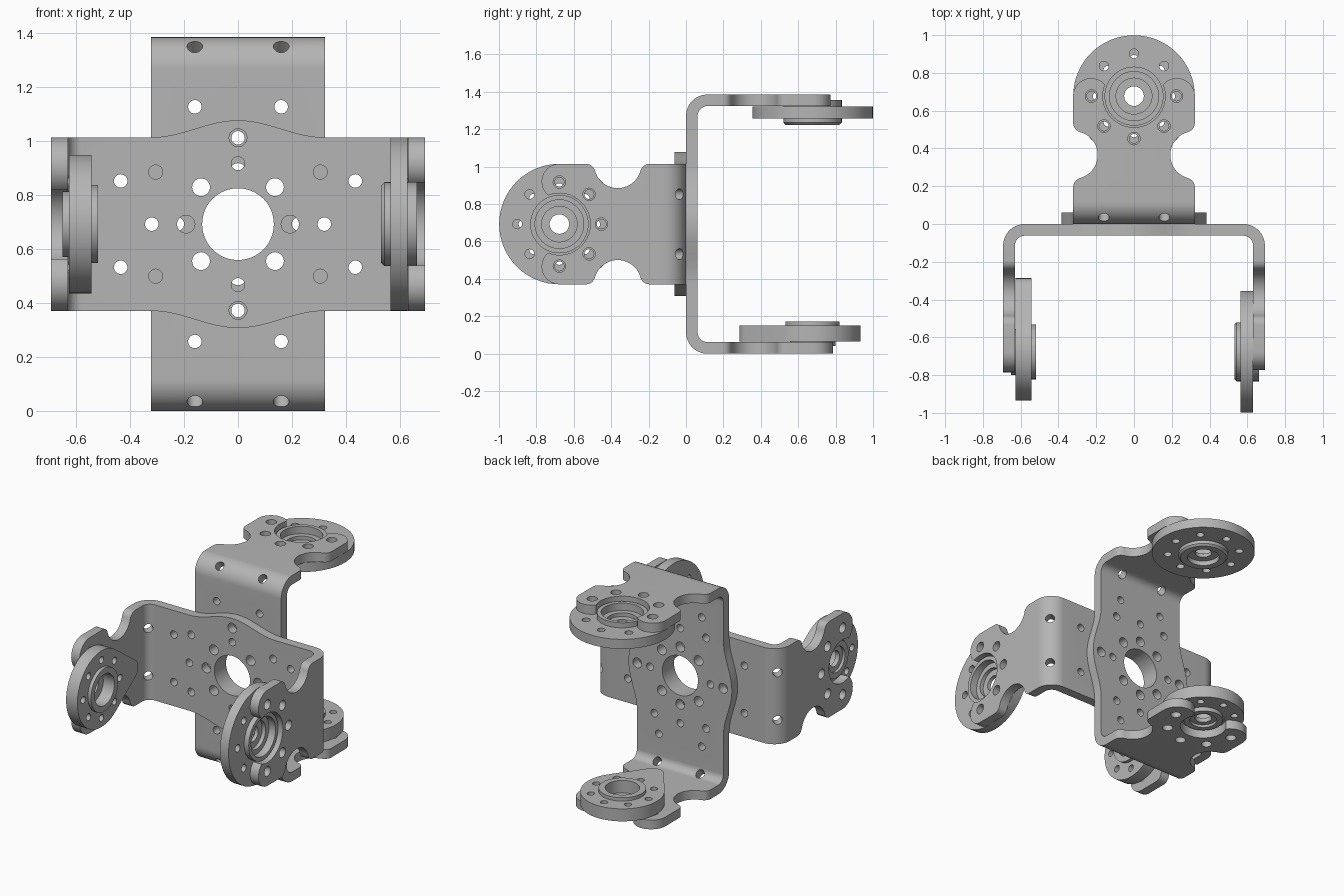
import bpy, bmesh, math
from mathutils import Matrix, Vector

if "Cube" in bpy.data.objects:
    bpy.data.objects.remove(bpy.data.objects["Cube"])

metal = bpy.data.materials.new("grey metal")
metal.use_nodes = True
GREY = (0.46, 0.46, 0.46, 1)
metal.diffuse_color = GREY
metal.node_tree.nodes["Principled BSDF"].inputs["Base Color"].default_value = GREY

L, W, T, BEND = 0.693, 0.322, 0.062, 0.115   # half length, half width, sheet, bend radius
HUB = 0.677                                  # distance of the pivot from the web


def arc(cx, cy, r, a0, a1, n=16):
    """Points on an arc, angles in degrees."""
    angles = [math.radians(a0 + (a1 - a0) * i / n) for i in range(n + 1)]
    return [(cx + r * math.cos(a), cy + r * math.sin(a)) for a in angles]


def circle(cx, cy, r, n=28):
    return arc(cx, cy, r, 0, 360, n)[:-1]


def hole_ring(cx, radius, r, angles):
    return [circle(cx + radius * math.cos(math.radians(a)),
                   radius * math.sin(math.radians(a)), r, 20) for a in angles]


def plate(loops, z0, z1, matrix):
    """Flat outline with holes, thickened from z0 to z1."""
    cu = bpy.data.curves.new("outline", 'CURVE')
    cu.dimensions, cu.fill_mode, cu.extrude = '2D', 'BOTH', (z1 - z0) / 2
    for pts in loops:
        sp = cu.splines.new('POLY')
        sp.points.add(len(pts) - 1)
        for p, (x, y) in zip(sp.points, pts):
            p.co = (x, y, 0, 1)
        sp.use_cyclic_u = True
    ob = bpy.data.objects.new("outline", cu)
    me = bpy.data.meshes.new_from_object(ob)
    bpy.data.objects.remove(ob)
    me.transform(matrix @ Matrix.Translation((0, 0, (z0 + z1) / 2)))
    return me


def lathe(profile, cx, matrix, n=48):
    """Closed profile of (radius, height) turned around the pivot."""
    bm = bmesh.new()
    rings = [[bm.verts.new((cx + r * math.cos(math.tau * i / n),
                            r * math.sin(math.tau * i / n), z)) for r, z in profile]
             for i in range(n)]
    for i in range(n):
        a, b = rings[i], rings[(i + 1) % n]
        for j in range(len(profile)):
            k = (j + 1) % len(profile)
            bm.faces.new((a[j], b[j], b[k], a[k]))
    me = bpy.data.meshes.new("hub")
    bm.to_mesh(me)
    bm.free()
    me.transform(matrix)
    return me


def build(name, meshes, weld=False):
    """Combine meshes into one object; weld removes hidden seams."""
    bm = bmesh.new()
    for me in meshes:
        bm.from_mesh(me)
        bpy.data.meshes.remove(me)
    if weld:
        bmesh.ops.remove_doubles(bm, verts=bm.verts, dist=0.0002)
        inner = [f for f in bm.faces if all(len(e.link_faces) > 2 for e in f.edges)]
        bmesh.ops.delete(bm, geom=inner, context='FACES_ONLY')
    else:
        bmesh.ops.remove_doubles(bm, verts=bm.verts, dist=0.00001)
    bmesh.ops.recalc_face_normals(bm, faces=bm.faces)
    me = bpy.data.meshes.new(name)
    bm.to_mesh(me)
    bm.free()
    me.materials.clear()
    me.materials.append(metal)
    me.polygons.foreach_set("material_index", [0] * len(me.polygons))
    ob = bpy.data.objects.new(name, me)
    bpy.context.collection.objects.link(ob)
    bpy.ops.object.select_all(action='DESELECT')
    ob.select_set(True)
    bpy.context.view_layer.objects.active = ob
    bpy.ops.object.shade_smooth_by_angle(angle=math.radians(32))
    return ob


def web():
    """Middle of the bracket with bulged edges and its hole pattern."""
    e = L - BEND
    bulge = [0.32 * (i / 12 - 1) for i in range(25)]
    top = [(s, W + 0.0315 * (1 + math.cos(math.pi * s / 0.32))) for s in bulge]
    top = [(-e, W)] + top + [(e, W)]
    loops = [top + [(x, -y) for x, y in reversed(top)], circle(0, 0, 0.133, 48)]
    for m in (1, -1):
        loops += [circle(m * 0.32, 0, 0.025), circle(m * 0.193, 0, 0.033),
                  circle(0, m * 0.32, 0.033), circle(0, m * 0.225, 0.025)]
        for k in (1, -1):
            loops += [circle(m * 0.435, k * 0.16, 0.025), circle(m * 0.305, k * 0.193, 0.026),
                      circle(m * 0.137, k * 0.137, 0.033)]
    return plate(loops, 0, T, Matrix())


def bend(e):
    """Rounded corner with two holes drilled on the diagonal."""
    cx = L - BEND
    outline = arc(cx, BEND, BEND, -90, 0) + arc(cx, BEND, BEND - T, 0, -90)
    ob = bpy.data.objects.new("bend", plate([outline], -W, W, Matrix()))
    bm = bmesh.new()
    bm.from_mesh(ob.data)
    bmesh.ops.remove_doubles(bm, verts=bm.verts, dist=0.00001)
    bmesh.ops.recalc_face_normals(bm, faces=bm.faces)
    bm.to_mesh(ob.data)
    bm.free()
    bpy.context.collection.objects.link(ob)
    bm = bmesh.new()
    direction = Vector((1, -1, 0)).normalized()
    turn = direction.to_track_quat('Z', 'Y').to_matrix().to_4x4()
    for z in (-0.16, 0.16):
        place = Matrix.Translation(Vector((cx, BEND, z)) + direction * 0.09) @ turn
        bmesh.ops.create_cone(bm, cap_ends=True, segments=24, radius1=0.029,
                              radius2=0.029, depth=0.16, matrix=place)
    me = bpy.data.meshes.new("drill")
    bm.to_mesh(me)
    bm.free()
    drill = bpy.data.objects.new("drill", me)
    drill.hide_render = True
    bpy.context.collection.objects.link(drill)
    mod = ob.modifiers.new("holes", 'BOOLEAN')
    mod.operation, mod.solver, mod.object = 'DIFFERENCE', 'EXACT', drill
    dg = bpy.context.evaluated_depsgraph_get()
    out = bpy.data.meshes.new_from_object(ob.evaluated_get(dg))
    bpy.data.objects.remove(ob)
    bpy.data.objects.remove(drill)
    out.transform(Matrix(((e, 0, 0, 0), (0, 0, -e, 0), (0, 1, 0, 0), (0, 0, 0, 1))))
    return out


def arm_frame(e):
    """Arm axes: x away from the web, y across, z outward from the outer face."""
    return Matrix(((0, 0, e, e * L), (0, -e, 0, 0), (1, 0, 0, 0), (0, 0, 0, 1)))


def arm(e, ear, cut):
    """Waisted arm ending in a two-eared fork."""
    c = W - ear
    v = (cut * cut + c * c - ear * ear) / (2 * c)
    u = math.sqrt(cut * cut - v * v)
    half = [(BEND, W)]
    half += arc(0.195, W - 0.05, 0.05, 90, 15, 8)
    half += arc(0.365, W - 0.004, 0.126, 195, 345, 20)
    half += arc(0.535, W - 0.05, 0.05, 165, 90, 8)
    half += arc(HUB, c, ear, 90, math.degrees(math.atan2(v - c, u)), 20)
    half += arc(HUB, 0, cut, math.degrees(math.atan2(v, u)), 180, 24)
    loops = [half + [(x, -y) for x, y in reversed(half[:-1])]]
    loops += hole_ring(HUB, 0.225, 0.033, range(90, 271, 45))
    return plate(loops, -T, 0, arm_frame(e))


def round_disc(m):
    """Idler disc with a stepped bearing hub."""
    loops = [circle(HUB, 0, 0.322, 64), circle(HUB, 0, 0.15, 48)]
    loops += hole_ring(HUB, 0.225, 0.025, range(0, 360, 45))
    profile = [(0.156, -0.03), (0.156, -0.15), (0.144, -0.162), (0.1, -0.162), (0.1, -0.13),
               (0.052, -0.13), (0.052, -0.105), (0.095, -0.105), (0.095, -0.08),
               (0.13, -0.08), (0.13, -0.03)]
    return [plate(loops, -0.128, -0.064, m), lathe(profile, HUB, m)]


def horn(m):
    """Teardrop drive horn with a raised collar."""
    r, nose, off = 0.257, 0.07, 0.32
    a = 180 - math.degrees(math.acos((r - nose) / off))
    outline = arc(HUB, 0, r, -a, a, 48) + arc(HUB - off, 0, nose, a, 360 - a, 14)
    loops = [outline, circle(HUB, 0, 0.135, 48)]
    loops += hole_ring(HUB, 0.195, 0.023, range(0, 360, 45))
    profile = [(0.122, -0.042), (0.122, -0.07), (0.145, -0.07), (0.145, -0.173), (0.105, -0.173),
               (0.105, -0.09), (0.052, -0.09), (0.052, -0.06), (0.085, -0.06), (0.085, -0.042)]
    return [plate(loops, -0.15, -0.066, m), lathe(profile, HUB, m)]


# Two identical brackets back to back, one turned a quarter
FRAMES = {
    "front": Matrix(((1, 0, 0, 0), (0, 0, -1, 0), (0, 1, 0, L), (0, 0, 0, 1))),
    "back": Matrix(((0, 1, 0, 0), (0, 0, 1, 0), (1, 0, 0, L), (0, 0, 0, 1))),
}
for side, frame in FRAMES.items():
    sheet = [web(), bend(1), bend(-1), arm(1, 0.095, 0.165), arm(-1, 0.108, 0.145)]
    parts = [build(side + "_bracket", sheet, weld=True),
             build(side + "_idler_disc", round_disc(arm_frame(1))),
             build(side + "_drive_horn", horn(arm_frame(-1)))]
    for ob in parts:
        ob.data.transform(frame)
